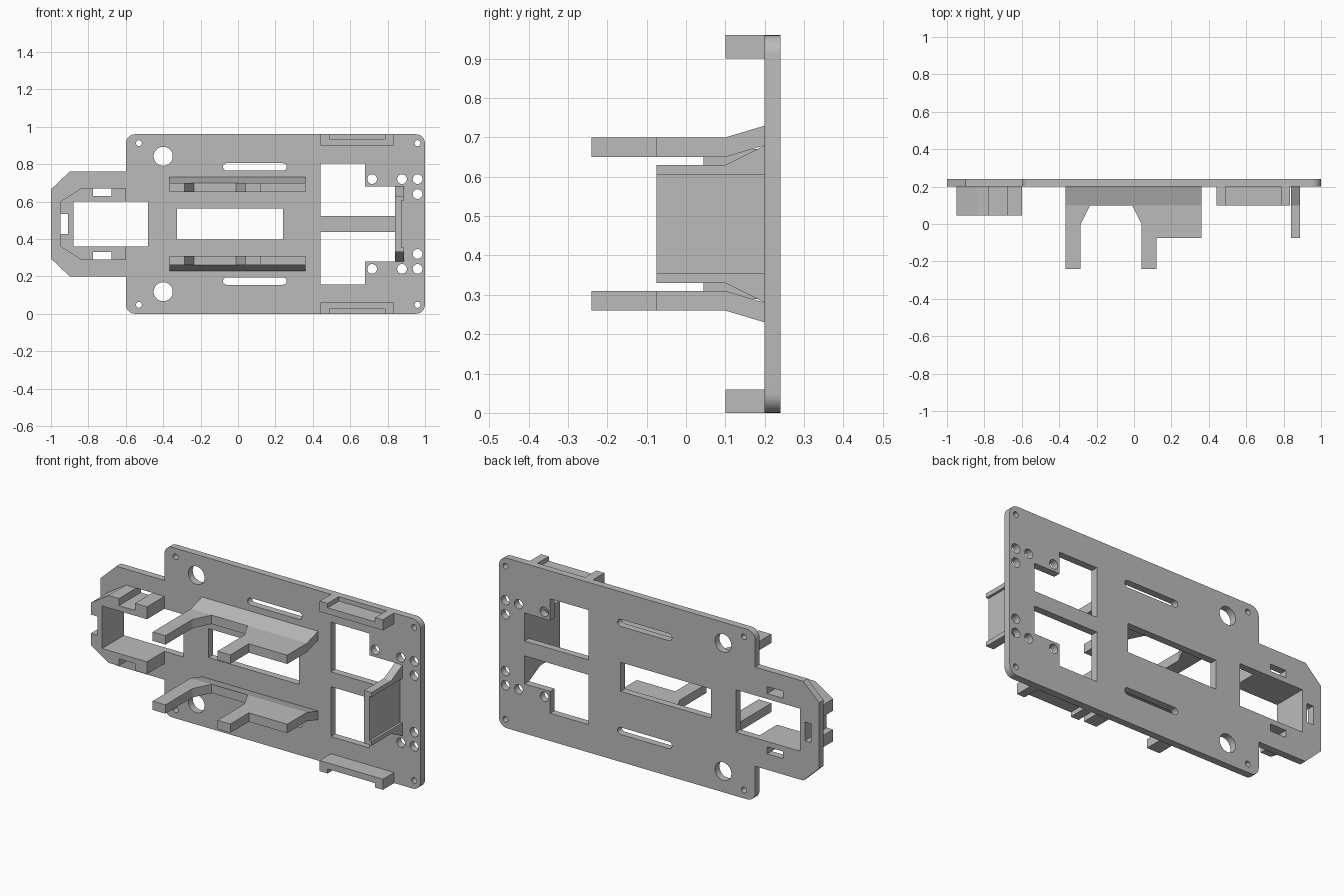
import bpy
import bmesh
from math import cos, sin, pi

if "Cube" in bpy.data.objects:
    bpy.data.objects.remove(bpy.data.objects["Cube"])

MID = 0.48                     # height of the symmetry line
FRONT, BACK = 0.2, 0.24        # plate faces along y

grey = bpy.data.materials.new("grey_plastic")
grey.use_nodes = True
grey.diffuse_color = (0.5, 0.5, 0.5, 1)
grey.node_tree.nodes["Principled BSDF"].inputs["Base Color"].default_value = (0.5, 0.5, 0.5, 1)


def flip(pts):
    """Mirror profile points (any, z) about the middle height."""
    return [(a, 2 * MID - z) for a, z in pts]


def closed(half):
    """Close an upper half profile with its mirror image."""
    return half + flip(half)[::-1]


def arc(cx, cz, r, start, end, n):
    return [(cx + r * cos(start + (end - start) * i / n),
             cz + r * sin(start + (end - start) * i / n)) for i in range(n + 1)]


def circle(cx, cz, r):
    return arc(cx, cz, r, 0, 2 * pi, 32)[:-1]


def rect(x0, x1, z0, z1):
    return [(x0, z0), (x1, z0), (x1, z1), (x0, z1)]


def prisms(name, profiles, axis, lo, hi):
    """Extrude flat profiles along an axis into one object."""
    bm = bmesh.new()
    place = {"x": lambda a, b, t: (t, a, b),
             "y": lambda a, b, t: (a, t, b),
             "z": lambda a, b, t: (a, b, t)}[axis]
    for pts in profiles:
        low = [bm.verts.new(place(a, b, lo)) for a, b in pts]
        high = [bm.verts.new(place(a, b, hi)) for a, b in pts]
        bm.faces.new(low)
        bm.faces.new(high)
        for i in range(len(pts)):
            j = (i + 1) % len(pts)
            bm.faces.new((low[i], low[j], high[j], high[i]))
    bmesh.ops.recalc_face_normals(bm, faces=bm.faces)
    mesh = bpy.data.meshes.new(name)
    bm.to_mesh(mesh)
    bm.free()
    mesh.materials.append(grey)
    obj = bpy.data.objects.new(name, mesh)
    bpy.context.collection.objects.link(obj)
    return obj


def combine(obj, tool, operation):
    """Apply a boolean and remove the tool."""
    mod = obj.modifiers.new("cut", "BOOLEAN")
    mod.object, mod.operation, mod.solver = tool, operation, "EXACT"
    graph = bpy.context.evaluated_depsgraph_get()
    mesh = bpy.data.meshes.new_from_object(obj.evaluated_get(graph))
    obj.modifiers.clear()
    obj.data = mesh
    bpy.data.objects.remove(tool)


# Base plate: rounded board with a chamfered tab
R = 0.05
plate = prisms("base_plate", [closed(
    arc(1 - R, 0.96 - R, R, 0, pi / 2, 8) + arc(-0.6 + R, 0.96 - R, R, pi / 2, pi, 8)
    + [(-0.6, 0.76), (-0.9, 0.76), (-1, 0.665)])], "y", FRONT, BACK)

# Plate openings: the upper set, mirrored below
slot_r = 0.02
upper = [
    circle(-0.4, 0.842, 0.051),
    arc(0.24, 0.785, slot_r, -pi / 2, pi / 2, 10) + arc(-0.06, 0.785, slot_r, pi / 2, 1.5 * pi, 10),
    [(0.44, 0.522), (0.84, 0.522), (0.84, 0.68), (0.68, 0.68), (0.68, 0.803), (0.44, 0.803)],
    rect(-0.775, -0.675, 0.63, 0.67),
]
upper += [circle(x, 0.912, 0.016) for x in (-0.53, 0.96)]
upper += [circle(x, z, 0.026) for x, z in ((0.717, 0.72), (0.877, 0.72), (0.96, 0.72), (0.96, 0.64))]
middle = [rect(-0.325, 0.24, 0.398, 0.562), rect(-0.88, -0.48, 0.36, 0.6),
          rect(-0.95, -0.91, 0.427, 0.533)]
cutter = prisms("plate_cutter", upper + [flip(p) for p in upper] + middle, "y", 0, 0.5)
combine(plate, cutter, "DIFFERENCE")

# Notched frame on the tab
prisms("tab_frame", [closed([
    (-0.88, 0.6), (-0.6, 0.6), (-0.6, 0.67), (-0.675, 0.67), (-0.675, 0.63), (-0.775, 0.63),
    (-0.775, 0.67), (-0.84, 0.67), (-0.95, 0.6), (-0.95, 0.533), (-0.91, 0.533)])],
    "y", 0.045, FRONT)

# Pronged arms and edge rails, above and below
arm_plan = [(-0.365, 0.21), (-0.365, -0.24), (-0.285, -0.24), (-0.285, 0), (-0.235, 0.1),
            (-0.01, 0.1), (0.04, 0), (0.04, -0.24), (0.12, -0.24), (0.12, -0.075),
            (0.36, -0.075), (0.36, 0.21)]
arm_side = [(-0.4, 0.65), (0.1, 0.65), (0.22, 0.686), (0.22, 0.736), (0.1, 0.7), (-0.4, 0.7)]
rail = [(0.44, 0.9), (0.835, 0.9), (0.835, 0.96), (0.787, 0.96), (0.787, 0.935),
        (0.49, 0.935), (0.49, 0.96), (0.44, 0.96)]
for side, place in (("upper", list), ("lower", flip)):
    arm = prisms(side + "_arm", [arm_plan], "z", 0, 0.96)
    combine(arm, prisms("arm_profile", [place(arm_side)], "x", -0.5, 0.5), "INTERSECT")
    prisms(side + "_rail", [place(rail)], "y", 0.1, FRONT)

    # Flange along the end wall
    flange = [(FRONT, 0.605), (FRONT, 0.68), (0.1, 0.63), (-0.075, 0.63), (-0.075, 0.605)]
    prisms(side + "_wall_flange", [place(flange)], "x", 0.84, 0.887)

# End wall between the flanges
prisms("end_wall", [rect(-0.075, FRONT, 0.355, 0.605)], "x", 0.84, 0.873)

# Smooth the round holes and corners, keep edges sharp
bpy.ops.object.select_all(action="DESELECT")
plate.select_set(True)
bpy.context.view_layer.objects.active = plate
bpy.ops.object.shade_smooth_by_angle(angle=pi / 6)
